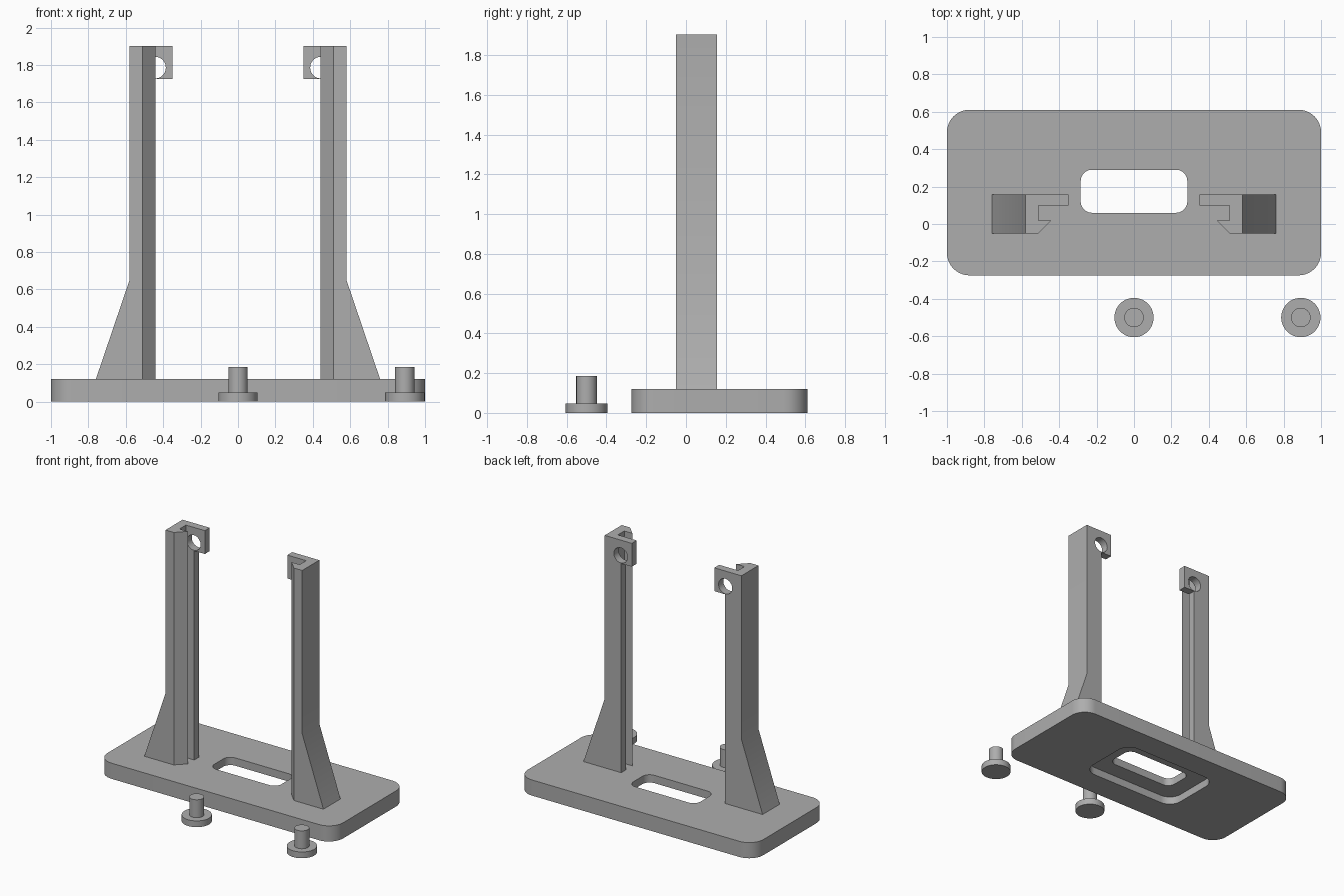
import bpy, bmesh, math
from mathutils import Matrix

cube = bpy.data.objects.get("Cube")
if cube:
    bpy.data.objects.remove(cube, do_unlink=True)

GREY = (0.42, 0.42, 0.42, 1)
grey = bpy.data.materials.new("plain grey")
grey.use_nodes = True
grey.diffuse_color = GREY
grey.node_tree.nodes["Principled BSDF"].inputs["Base Color"].default_value = GREY


def prism(name, outline, low, high, along_y=False):
    """Extrude an outline in XY along z, or an XZ outline along y."""
    bm = bmesh.new()
    place = (lambda a, b: (a, low, b)) if along_y else (lambda a, b: (a, b, low))
    face = bm.faces.new([bm.verts.new(place(a, b)) for a, b in outline])
    moved = bmesh.ops.extrude_face_region(bm, geom=[face])["geom"]
    step = (0, high - low, 0) if along_y else (0, 0, high - low)
    bmesh.ops.translate(bm, vec=step,
                        verts=[v for v in moved if isinstance(v, bmesh.types.BMVert)])
    bmesh.ops.recalc_face_normals(bm, faces=bm.faces)
    mesh = bpy.data.meshes.new(name)
    bm.to_mesh(mesh)
    bm.free()
    mesh.materials.append(grey)
    obj = bpy.data.objects.new(name, mesh)
    bpy.context.collection.objects.link(obj)
    return obj


def arc(cx, cy, r, start, sweep, steps):
    angles = [math.radians(start + sweep * i / steps) for i in range(steps + 1)]
    return [(cx + r * math.cos(a), cy + r * math.sin(a)) for a in angles]


def rounded(cx, cy, w, h, r):
    pts = []
    for k, (sx, sy) in enumerate([(1, 1), (-1, 1), (-1, -1), (1, -1)]):
        pts += arc(cx + sx * (w / 2 - r), cy + sy * (h / 2 - r), r, 90 * k, 90, 10)
    return pts


def boolean(obj, other, operation):
    """Apply a boolean and discard the helper."""
    mod = obj.modifiers.new("bool", "BOOLEAN")
    mod.operation, mod.solver, mod.object = operation, "EXACT", other
    bpy.ops.object.select_all(action="DESELECT")
    bpy.context.view_layer.objects.active = obj
    obj.select_set(True)
    bpy.ops.object.modifier_apply(modifier=mod.name)
    bpy.data.objects.remove(other, do_unlink=True)


def smooth(obj):
    bpy.ops.object.select_all(action="DESELECT")
    bpy.context.view_layer.objects.active = obj
    obj.select_set(True)
    bpy.ops.object.shade_smooth_by_angle(angle=math.radians(30))


# Base plate with a rounded slot and a wider recess underneath
base = prism("base_plate", rounded(0, 0.168, 2, 0.885, 0.12), 0, 0.12)
boolean(base, prism("slot", rounded(0, 0.175, 0.57, 0.23, 0.06), -0.1, 0.3), "DIFFERENCE")
boolean(base, prism("recess", rounded(0, 0.175, 0.83, 0.49, 0.1), -0.1, 0.06), "DIFFERENCE")
smooth(base)

# Upright with a hooked front lip, a channel and a back flange
FRONT, BACK, TOP = -0.05, 0.157, 1.903
channel = [(0.58, FRONT), (0.51, FRONT), (0.44, 0.02), (0.51, 0.02),
           (0.51, 0.098), (0.44, 0.098), (0.44, BACK), (0.58, BACK)]
post = prism("left_upright", channel, 0.12, TOP)

# Sloping foot brace and drilled tab at the top
brace = [(0.55, 0.12), (0.76, 0.12), (0.58, 0.65), (0.55, 0.65)]
boolean(post, prism("brace", brace, FRONT, BACK, True), "UNION")
tab = [(0.35, 1.724), (0.54, 1.724), (0.54, TOP), (0.35, TOP)]
boolean(post, prism("tab", tab, 0.098, BACK, True), "UNION")
hole = arc(0.444, 1.786, 0.058, 0, 360, 40)[:-1]
boolean(post, prism("hole", hole, 0.06, 0.25, True), "DIFFERENCE")
smooth(post)

# Mirrored upright
mirrored = post.copy()
mirrored.data = post.data.copy()
mirrored.name = "right_upright"
mirrored.data.transform(Matrix.Scale(-1, 4, (1, 0, 0)))
mirrored.data.flip_normals()
bpy.context.collection.objects.link(mirrored)

# Loose headed pins
for name, x in (("middle_pin", 0), ("left_pin", 0.892)):
    pin = prism(name, arc(x, -0.5, 0.105, 0, 360, 48)[:-1], 0, 0.048)
    boolean(pin, prism("stem", arc(x, -0.5, 0.052, 0, 360, 48)[:-1], 0.02, 0.185), "UNION")
    smooth(pin)
